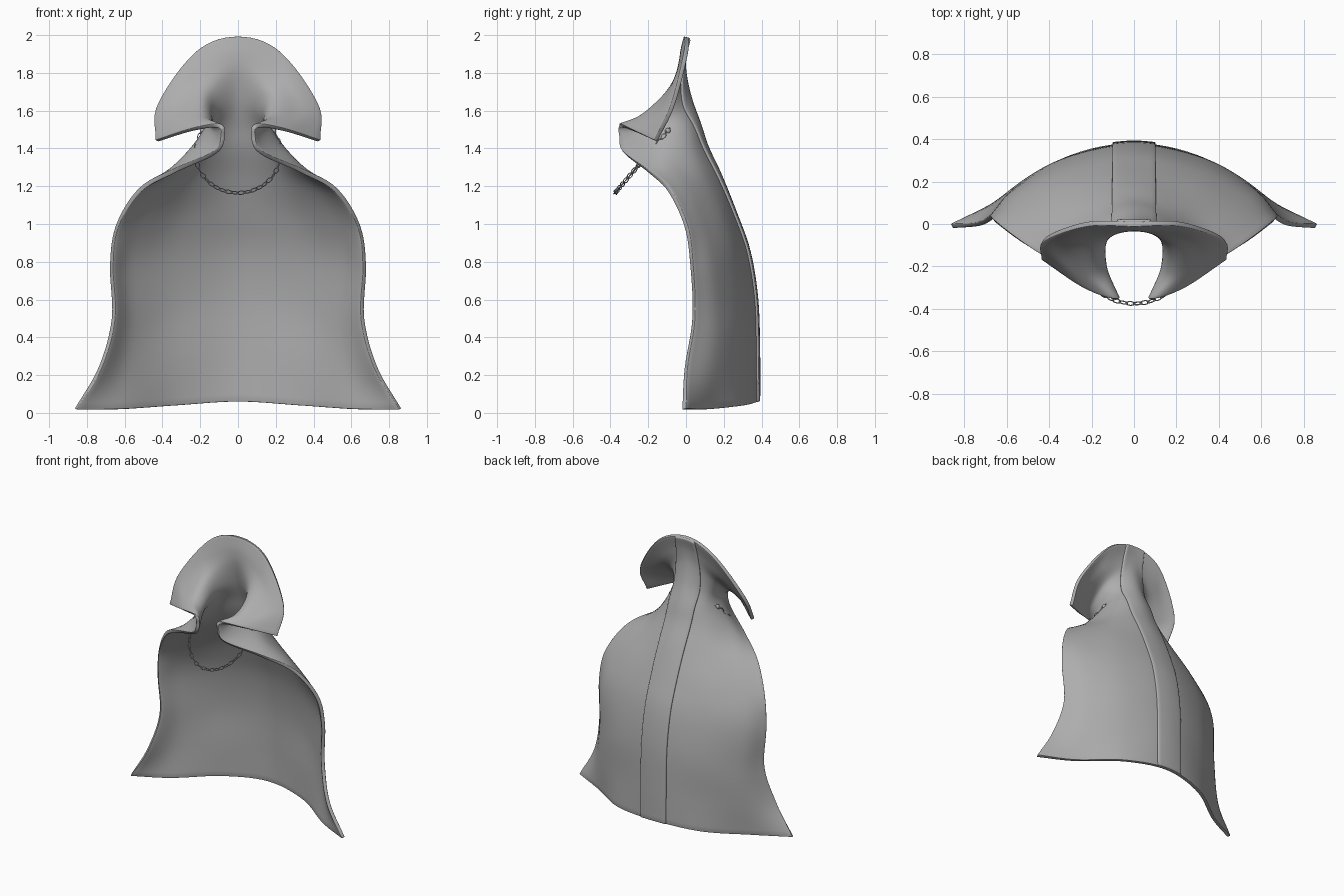
import bpy, math
from mathutils import Vector, Matrix

if "Cube" in bpy.data.objects:
    bpy.data.objects.remove(bpy.data.objects["Cube"], do_unlink=True)


def make_material(name, colour):
    mat = bpy.data.materials.new(name)
    mat.use_nodes = True
    mat.diffuse_color = colour
    mat.node_tree.nodes["Principled BSDF"].inputs["Base Color"].default_value = colour
    return mat


cloth = make_material("grey cloth", (0.42, 0.42, 0.42, 1))

# Cross-sections of the left half, each from centre back to front edge
body_rows = [
    [(0, .37, .06), (.33, .3, .04), (.62, .11, .02), (.86, -.01, .02)],
    [(0, .37, .3), (.32, .3, .27), (.58, .15, .25), (.73, 0, .24)],
    [(0, .36, .6), (.32, .3, .55), (.55, .17, .5), (.66, .04, .5)],
    [(0, .32, .85), (.32, .26, .82), (.56, .14, .8), (.67, .03, .78)],
    [(0, .25, 1.05), (.28, .2, 1.03), (.5, .09, 1.01), (.64, 0, .99)],
    [(0, .17, 1.25), (.22, .12, 1.22), (.4, .01, 1.2), (.52, -.09, 1.18)],
    [(0, .1, 1.4), (.18, .04, 1.38), (.3, -.1, 1.33), (.34, -.2, 1.28)],
]
collar_rows = [
    [(0, .06, 1.52), (.14, 0, 1.5), (.2, -.15, 1.44), (.12, -.33, 1.38)],
    [(0, .01, 1.66), (.13, -.06, 1.6), (.14, -.2, 1.52), (.08, -.35, 1.47)],
    [(0, -.02, 1.8), (.16, -.08, 1.7), (.19, -.23, 1.57), (.1, -.35, 1.52)],
    [(0, -.02, 1.9), (.23, -.05, 1.77), (.32, -.15, 1.59), (.24, -.29, 1.5)],
    [(0, 0, 1.99), (.22, 0, 1.91), (.42, -.07, 1.63), (.43, -.16, 1.44)],
]
rows = [[Vector(p) for p in row] for row in body_rows + collar_rows]


def spline(points, t, mirrored=False):
    """Smooth curve through the points, t from 0 to 1."""
    first = points[0] * 2 - points[1]
    if mirrored:
        first = Vector((-points[1].x, points[1].y, points[1].z))
    pts = [first] + points + [points[-1] * 2 - points[-2]]
    s = t * (len(points) - 1)
    i = min(int(s), len(points) - 2)
    s -= i
    a, b, c, d = pts[i:i + 4]
    return b + (c - a) * (s / 2) + (a * 2 - b * 5 + c * 4 - d) * (s * s / 2) \
        + (b * 3 - a - c * 3 + d) * (s ** 3 / 2)


def surface(u, v):
    """Point on the cape; u runs across from right to left, v runs up."""
    columns = [spline([row[k] for row in rows], v) for k in range(4)]
    p = spline(columns, abs(u), mirrored=True)
    return Vector((math.copysign(p.x, u), p.y, p.z)) if u else p


def outward(u, v):
    e = 0.004
    v = min(max(v, e), 1 - e)
    across = surface(u + e, v) - surface(u - e, v)
    up = surface(u, v + e) - surface(u, v - e)
    return up.cross(across).normalized()


def sheet(name, grid, thickness, bevel):
    """Cloth sheet from a grid of points, with rounded edges."""
    n = len(grid[0])
    faces = [(j * n + i, j * n + n + i, j * n + n + i + 1, j * n + i + 1)
             for j in range(len(grid) - 1) for i in range(n - 1)]
    mesh = bpy.data.meshes.new(name)
    mesh.from_pydata([p for row in grid for p in row], [], faces)
    mesh.materials.append(cloth)
    obj = bpy.data.objects.new(name, mesh)
    bpy.context.collection.objects.link(obj)
    solid = obj.modifiers.new("thickness", "SOLIDIFY")
    solid.thickness = thickness
    solid.offset = 0
    edge = obj.modifiers.new("soft edge", "BEVEL")
    edge.width = bevel
    edge.segments = 2
    edge.limit_method = "ANGLE"
    edge.angle_limit = math.radians(60)
    mesh.shade_smooth()
    return obj


# Cape and collar in one flowing sheet
ACROSS, UP = 40, 66
sheet("cape", [[surface(2 * i / ACROSS - 1, j / UP) for i in range(ACROSS + 1)]
               for j in range(UP + 1)], .024, .008)


# Raised band down the centre of the back
def u_at_width(width, v):
    low, high = 0, 0.6
    for _ in range(14):
        mid = (low + high) / 2
        if surface(mid, v).x < width:
            low = mid
        else:
            high = mid
    return low


band = []
for j in range(UP + 1):
    v = j / UP
    half = u_at_width(.1 - .02 * v ** 4, v)
    band.append([surface(half * k / 4, v) + outward(half * k / 4, v) * .014
                 for k in range(-4, 5)])
sheet("back_band", band, .018, .007)


# Chain hanging across the chest
def chain_point(a):
    z = 1.165 + .21 * (1 - math.cos(a))
    return Vector((.225 * math.sin(a), -.375 + (z - 1.165) * .85, z))


def add_part(obj_name):
    obj = bpy.context.object
    obj.name = obj_name
    obj.data.materials.append(cloth)
    obj.data.shade_smooth()
    return obj


bpy.ops.mesh.primitive_torus_add(major_radius=.013, minor_radius=.003,
                                 major_segments=12, minor_segments=6)
link_mesh = add_part("chain_link").data
bpy.data.objects.remove(bpy.context.object)
LINKS, REACH = 30, math.radians(124)
for i in range(LINKS):
    a = REACH * (2 * i / (LINKS - 1) - 1)
    along = (chain_point(a + .01) - chain_point(a - .01)).normalized()
    turn = along.to_track_quat("X", "Z").to_matrix().to_4x4()
    twist = Matrix.Rotation(math.radians(35 + 90 * (i % 2)), 4, "X")
    link = bpy.data.objects.new("chain_link", link_mesh)
    bpy.context.collection.objects.link(link)
    link.matrix_world = Matrix.Translation(chain_point(a)) @ turn @ twist \
        @ Matrix.Diagonal((1.5, .85, 1, 1))

# Studs that hold the chain ends
for side, label in ((1, "left"), (-1, "right")):
    bpy.ops.mesh.primitive_uv_sphere_add(segments=12, ring_count=8, radius=.015,
                                         location=chain_point(side * REACH))
    add_part(label + "_chain_stud")
